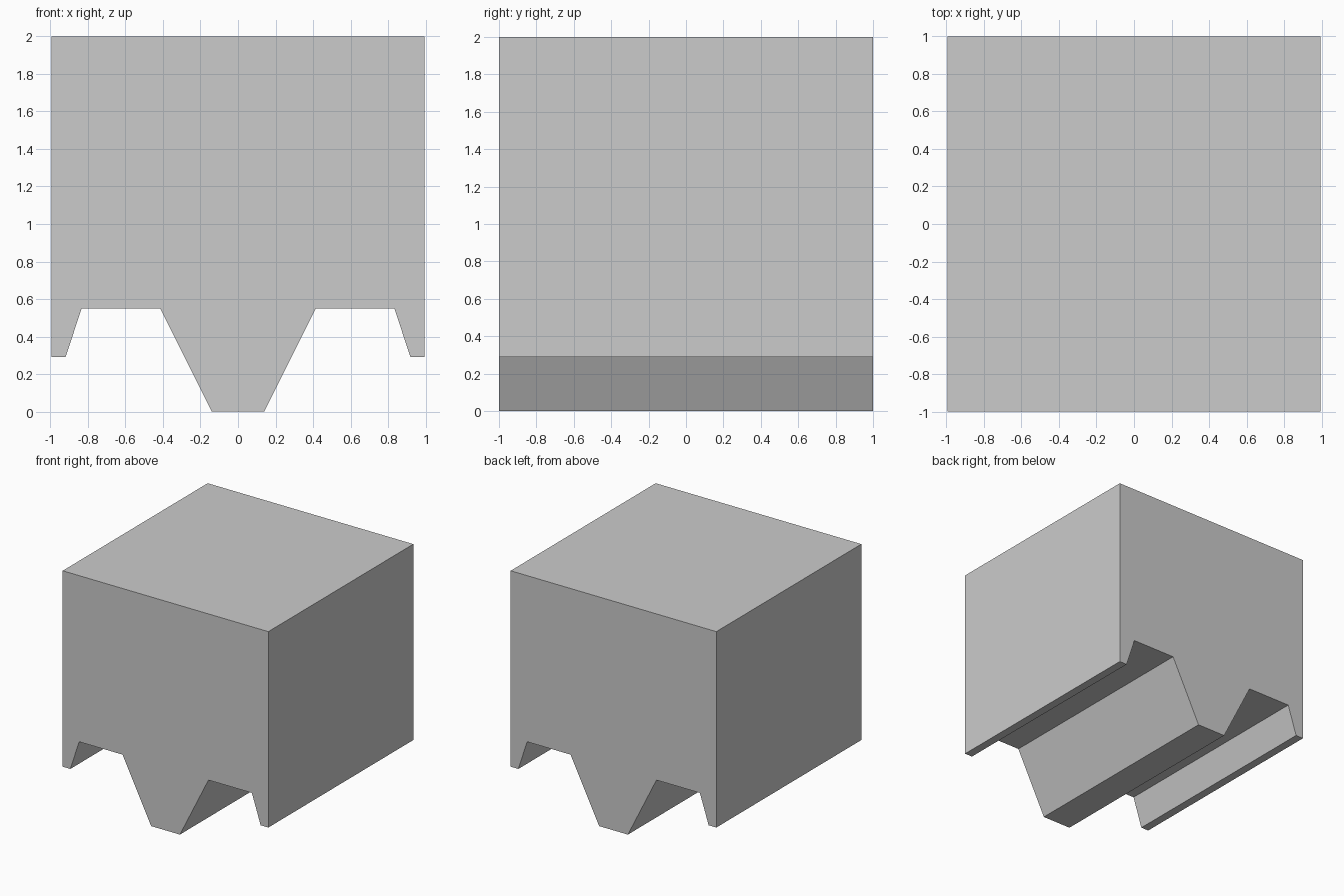
import bpy
import bmesh

if "Cube" in bpy.data.objects:
    bpy.data.objects.remove(bpy.data.objects["Cube"])

# Right half of the front profile (x, z), from bottom centre foot outwards
HALF = [(0.139, 0.0), (0.415, 0.55), (0.834, 0.55),
        (0.919, 0.29), (0.993, 0.29), (0.993, 2.0)]
profile = HALF + [(-x, z) for x, z in reversed(HALF)]

# Solid block with two trapezoid channels, extruded front to back
bm = bmesh.new()
face = bm.faces.new([bm.verts.new((x, -1.0, z)) for x, z in profile])
ext = bmesh.ops.extrude_face_region(bm, geom=[face])
new_verts = [g for g in ext["geom"] if isinstance(g, bmesh.types.BMVert)]
bmesh.ops.translate(bm, verts=new_verts, vec=(0, 2.0, 0))
bmesh.ops.recalc_face_normals(bm, faces=bm.faces)

mesh = bpy.data.meshes.new("channelled_block")
bm.to_mesh(mesh)
bm.free()
block = bpy.data.objects.new("channelled_block", mesh)
bpy.context.collection.objects.link(block)
